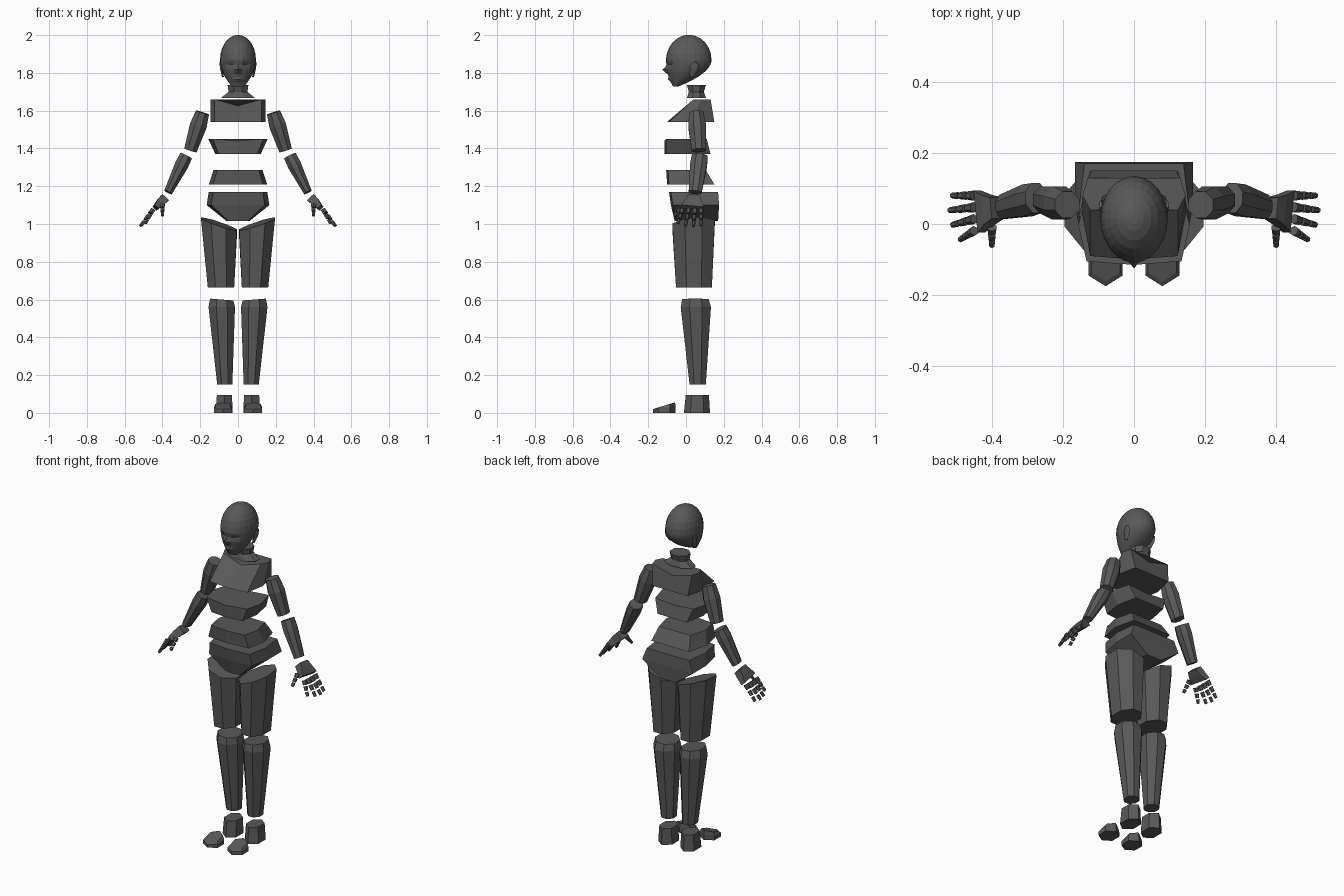
import bpy, bmesh
from math import sin, cos, pi, exp, sqrt
from mathutils import Vector

default_cube = bpy.data.objects.get("Cube")
if default_cube:
    bpy.data.objects.remove(default_cube)

COLOUR = (0.1, 0.1, 0.1, 1)
grey = bpy.data.materials.new("dark_grey")
grey.use_nodes = True
grey.diffuse_color = COLOUR
grey.node_tree.nodes["Principled BSDF"].inputs["Base Color"].default_value = COLOUR


def loft(name, rings, side=1):
    """Skin a stack of equal-length rings and cap both ends."""
    bm = bmesh.new()
    rows = [[bm.verts.new((side * x, y, z)) for x, y, z in points] for points in rings]
    for lower, upper in zip(rows, rows[1:]):
        for i in range(len(lower)):
            bm.faces.new((lower[i - 1], lower[i], upper[i], upper[i - 1]))
    bm.faces.new(rows[0])
    bm.faces.new(rows[-1])
    bmesh.ops.recalc_face_normals(bm, faces=bm.faces)
    mesh = bpy.data.meshes.new(name)
    bm.to_mesh(mesh)
    bm.free()
    mesh.materials.append(grey)
    bpy.context.collection.objects.link(bpy.data.objects.new(name, mesh))


def ring(centre, width, depth, normal=(0, 0, 1), corners=8):
    """Polygon around a centre, facing the normal, with half sizes across and along y."""
    axis = Vector(normal).normalized()
    along = (Vector((0, 1, 0)) - axis * axis.y).normalized()
    across = along.cross(axis)
    reach = 1 / cos(pi / corners)
    angles = [(i + 0.5) * 2 * pi / corners for i in range(corners)]
    return [Vector(centre) + across * width * reach * cos(angle) + along * depth * reach * sin(angle)
            for angle in angles]


def limb(name, start, end, sections, side, corners=8):
    """Tapered limb; each section gives position along it, half width and half depth."""
    start, end = Vector(start), Vector(end)
    loft(name, [ring(start.lerp(end, place), width, depth, end - start, corners)
                for place, width, depth in sections], side)


def slab(z, width, front, back, dip=0, back_width=0.8):
    """Symmetric torso section with a faintly pointed front and raised or lowered middle."""
    half = [(0.85 * width, front + 0.01, z), (width, (front + back) / 2, z),
            (back_width * width, back, z)]
    mirrored = [(-x, y, z) for x, y, z in reversed(half)]
    return [(0, front, z - dip), *half, (0, back, z - dip), *mirrored]


# Torso blocks
loft("upper_chest", [slab(1.54, 0.145, -0.1, 0.15),
                     slab(1.66, 0.145, 0.03, 0.13, dip=0.035, back_width=0.9)])
loft("rib_cage", [slab(1.37, 0.12, -0.115, 0.13),
                  slab(1.45, 0.157, -0.115, 0.11, dip=0.01)])
loft("waist", [slab(1.21, 0.155, -0.1, 0.15),
               slab(1.285, 0.13, -0.105, 0.105)])
loft("pelvis", [slab(1.015, 0.06, -0.06, 0.17),
                slab(1.1, 0.166, -0.08, 0.175, back_width=1),
                slab(1.17, 0.155, -0.09, 0.17, back_width=0.9)])

# Neck
loft("neck", [ring((0, 0.055, 1.667), 0.09, 0.05),
              ring((0, 0.055, 1.7), 0.05, 0.04),
              ring((0, 0.055, 1.735), 0.055, 0.05)])

# Face relief: x, height, x spread, height spread, depth
NOSE = (0, 1.815, 0.012, 0.014, -0.026)
EYE = (0.04, 1.842, 0.016, 0.012, 0.014)
BROW = (0.03, 1.868, 0.03, 0.01, -0.004)
MOUTH = (0, 1.766, 0.022, 0.01, -0.01)
TEMPLE = 1.87


def head_ring(z, count=24):
    """Domed skull above the temples, narrowing jaw below, with the face pressed in."""
    if z > TEMPLE:
        dome = sqrt(1 - ((z - TEMPLE) / 0.131) ** 2)
        width, front, back = 0.095 * dome, 0.015 - 0.12 * dome, 0.015 + 0.12 * dome
    else:
        jaw = ((TEMPLE - z) / 0.14) ** 2
        width, front, back = 0.095 * (1 - 0.65 * jaw), 0.035 * jaw - 0.105, 0.135 - 0.17 * jaw
    points = []
    for i in range(count):
        angle = 2 * pi * i / count
        x, facing = width * sin(angle), cos(angle)
        y = (front + back) / 2 - facing * (back - front) / 2
        if facing > 0:
            y += sum(depth * exp(-((abs(x) - fx) / sx) ** 2 - ((z - fz) / sz) ** 2)
                     for fx, fz, sx, sz, depth in (NOSE, EYE, BROW, MOUTH))
        points.append((x, y, z))
    return points


jaw_rows = [TEMPLE - 0.013 * i for i in range(11, 0, -1)]
skull_rows = [TEMPLE + 0.13 * sin(pi / 2 * i / 6) for i in range(7)]
loft("head", [head_ring(z) for z in jaw_rows + skull_rows])

for side, word in ((1, "left_"), (-1, "right_")):
    # Ear
    limb(word + "ear", (0.08, 0.03, 1.78), (0.094, 0.055, 1.855),
         [(0, 0.005, 0.01), (0.6, 0.007, 0.022), (1, 0.004, 0.01)], side, corners=6)

    # Leg
    loft(word + "thigh", [ring((0.09, 0.042, 0.665), 0.07, 0.095),
                          ring((0.1, 0.04, 1), 0.1, 0.113, normal=(-0.34, -0.1, 1))], side)
    loft(word + "shin", [ring((0.07, 0.062, 0.15), 0.04, 0.043),
                         ring((0.086, 0.052, 0.56), 0.07, 0.08),
                         ring((0.086, 0.05, 0.6), 0.062, 0.07, normal=(-0.08, 0, 1))], side)

    # Foot
    loft(word + "heel", [ring((0.073, 0.058, 0), 0.045, 0.06, corners=6),
                         ring((0.072, 0.06, 0.095), 0.04, 0.053, corners=6)], side)
    loft(word + "toe", [ring((0.08, -0.115, 0), 0.048, 0.052, corners=6),
                        ring((0.08, -0.115, 0.025), 0.048, 0.052, (0, -0.1, 1), corners=6),
                        ring((0.08, -0.11, 0.04), 0.04, 0.047, (0, -0.3, 1), corners=6)], side)

    # Arm
    limb(word + "upper_arm", (0.188, 0.054, 1.59), (0.252, 0.068, 1.39),
         [(0, 0.036, 0.037), (0.35, 0.045, 0.047), (1, 0.034, 0.038)], side)
    limb(word + "forearm", (0.275, 0.073, 1.36), (0.37, 0.048, 1.168),
         [(0, 0.034, 0.042), (0.25, 0.036, 0.045), (1, 0.022, 0.034)], side)

    # Palm
    limb(word + "palm", (0.386, 0.045, 1.14), (0.436, 0.035, 1.087),
         [(0, 0.024, 0.03), (0.5, 0.022, 0.042), (1, 0.014, 0.06)], side, corners=4)

    # Fingers fan out from the palm, longest in the middle
    digits = {"thumb": ((0.4, -0.01, 1.1), (0.4, -0.066, 1.04))}
    for i, finger in enumerate(("little_finger", "ring_finger", "middle_finger", "index_finger")):
        shortening = 0.008 * (i - 1) ** 2
        digits[finger] = ((0.45, 0.08 - 0.033 * i, 1.077),
                          (0.525 - shortening, 0.08 - 0.042 * i, 0.98 + shortening / 2))
    for digit, (base, tip) in digits.items():
        base, tip = Vector(base), Vector(tip)
        for joint in range(3):
            radius = 0.0125 - 0.002 * joint
            limb(f"{word}{digit}_segment_{joint + 1}",
                 base.lerp(tip, joint / 3), base.lerp(tip, (joint + 0.75) / 3),
                 [(0, radius, radius), (1, 0.85 * radius, 0.85 * radius)], side, corners=6)
